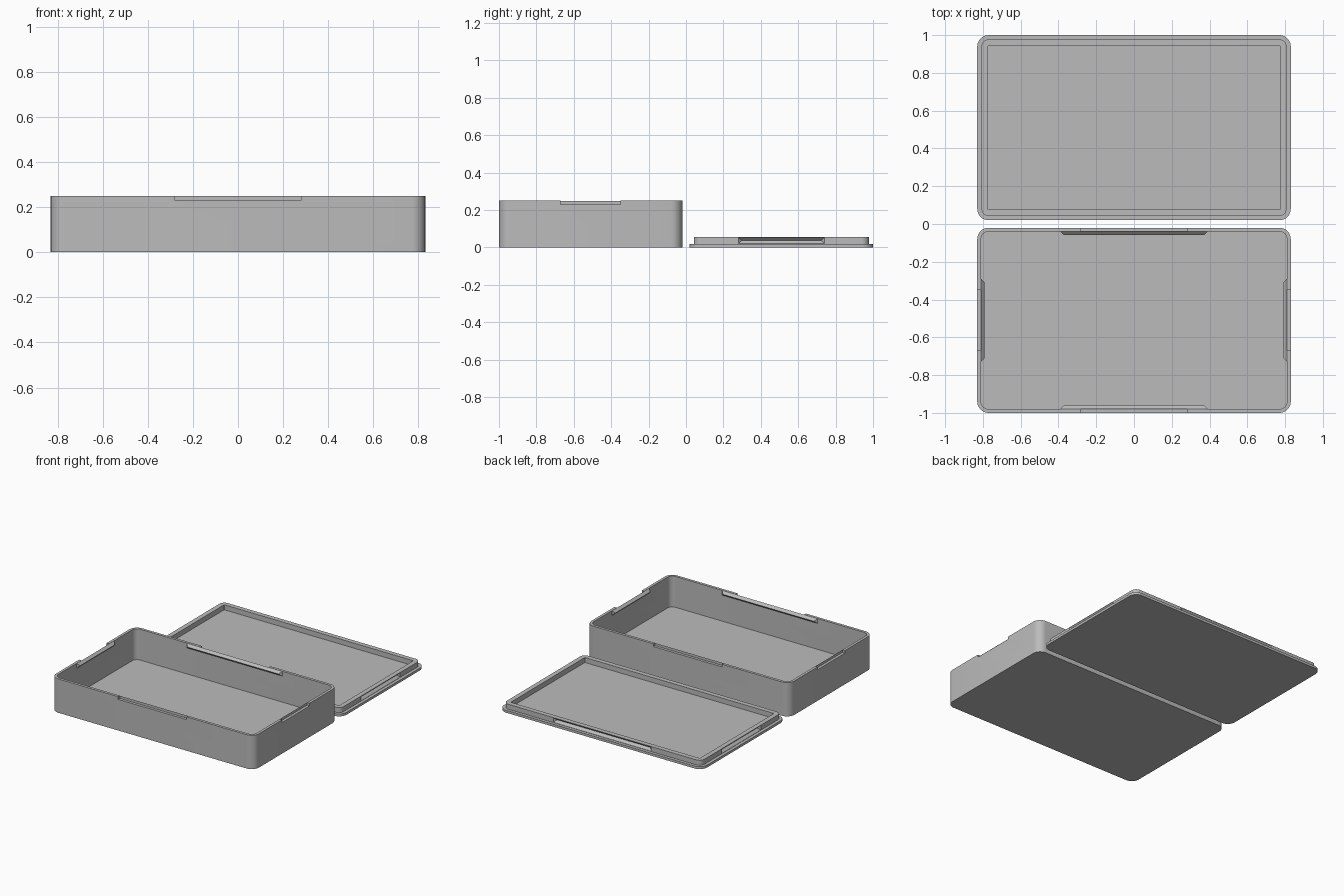
import bpy, bmesh, math
from mathutils import Matrix, Vector

cube = bpy.data.objects.get("Cube")
if cube:
    bpy.data.objects.remove(cube, do_unlink=True)

grey = bpy.data.materials.new("plain_grey")
grey.use_nodes = True
COLOUR = (0.5, 0.5, 0.5, 1)
grey.diffuse_color = COLOUR
grey.node_tree.nodes["Principled BSDF"].inputs["Base Color"].default_value = COLOUR

HX, HY = 0.83, 0.49      # half size of each tray
WALL = 0.02
TOP = 0.25


def finish(bm, name):
    bmesh.ops.recalc_face_normals(bm, faces=bm.faces)
    mesh = bpy.data.meshes.new(name)
    bm.to_mesh(mesh)
    bm.free()
    ob = bpy.data.objects.new(name, mesh)
    mesh.materials.append(grey)
    bpy.context.collection.objects.link(ob)
    return ob


def loft(name, rings, cy, seg=8):
    """Stack rounded rectangles (inset, corner radius, z) and cap both ends."""
    bm = bmesh.new()
    loops = []
    for inset, r, z in rings:
        loop = []
        for corner in range(4):
            sx = 1 if corner in (0, 3) else -1
            sy = 1 if corner < 2 else -1
            for i in range(seg + 1):
                a = (corner + i / seg) * math.pi / 2
                x = sx * (HX - inset - r) + r * math.cos(a)
                y = sy * (HY - inset - r) + r * math.sin(a)
                loop.append(bm.verts.new((x, cy + y, z)))
        loops.append(loop)
    n = len(loops[0])
    for a, b in zip(loops, loops[1:]):
        for i in range(n):
            j = (i + 1) % n
            bm.faces.new((a[i], a[j], b[j], b[i]))
    bm.faces.new(loops[0])
    bm.faces.new(loops[-1])
    return finish(bm, name)


def hull(name, points, matrix):
    bm = bmesh.new()
    for p in points:
        bm.verts.new(matrix @ Vector(p))
    bmesh.ops.convex_hull(bm, input=bm.verts)
    return finish(bm, name)


def wedge(name, half, z0, z1, depth, matrix, back=0.0):
    """Tapered V bar along x with its peak towards +y."""
    pts = [(s * half, y, z) for s in (-1, 1) for z in (z0, z1) for y in {0.0, -back}]
    pts += [(s * (half - depth), depth, (z0 + z1) / 2) for s in (-1, 1)]
    return hull(name, pts, matrix)


def slab(name, half, y0, y1, z0, z1, matrix):
    pts = [(s * half, y, z) for s in (-1, 1) for y in (y0, y1) for z in (z0, z1)]
    return hull(name, pts, matrix)


def cut(ob, cutter):
    mod = ob.modifiers.new("cut", "BOOLEAN")
    mod.operation = "DIFFERENCE"
    mod.solver = "EXACT"
    mod.object = cutter
    bpy.context.view_layer.objects.active = ob
    bpy.ops.object.modifier_apply(modifier=mod.name)
    bpy.data.objects.remove(cutter, do_unlink=True)


def sides(cy, inset):
    """Name, is_long and inward-facing frame for each wall."""
    for k, name in enumerate(("front", "left", "back", "right")):
        reach = (HY if k % 2 == 0 else HX) - inset
        m = (Matrix.Translation((0, cy, 0)) @ Matrix.Rotation(k * math.pi / 2, 4, "Z")
             @ Matrix.Translation((0, -reach, 0)))
        yield name, k % 2 == 0, m


# Deep tray with pry notches and snap ridges
BOX_Y, LID_Y = -0.51, 0.51
tray = loft("tray", [(0, 0.06, 0), (0, 0.06, TOP), (WALL, 0.04, TOP), (WALL, 0.04, 0.022)], BOX_Y)
for name, long, m in sides(BOX_Y, WALL):
    cut(tray, slab("notch", 0.28 if long else 0.16, -0.05, 0.01, 0.23, 0.3, m))
    wedge(name + "_snap_ridge", 0.39 if long else 0.22, 0.214, TOP - 0.001, 0.018, m)

# Lid lying upside down, with grooves around its raised rim
RIM = 0.022
lid = loft("lid", [(0, 0.06, 0), (0, 0.06, 0.018), (RIM, 0.04, 0.018), (RIM, 0.04, 0.055),
                   (0.057, 0.002, 0.055), (0.057, 0.002, 0.018)], LID_Y)
for name, long, m in sides(LID_Y, RIM):
    cut(lid, wedge("groove", 0.4 if long else 0.23, 0.02, 0.053, 0.018, m, back=0.001))

# Smooth only the rounded corners
for ob in (tray, lid):
    bpy.ops.object.select_all(action="DESELECT")
    ob.select_set(True)
    bpy.context.view_layer.objects.active = ob
    bpy.ops.object.shade_smooth_by_angle(angle=math.radians(30))
